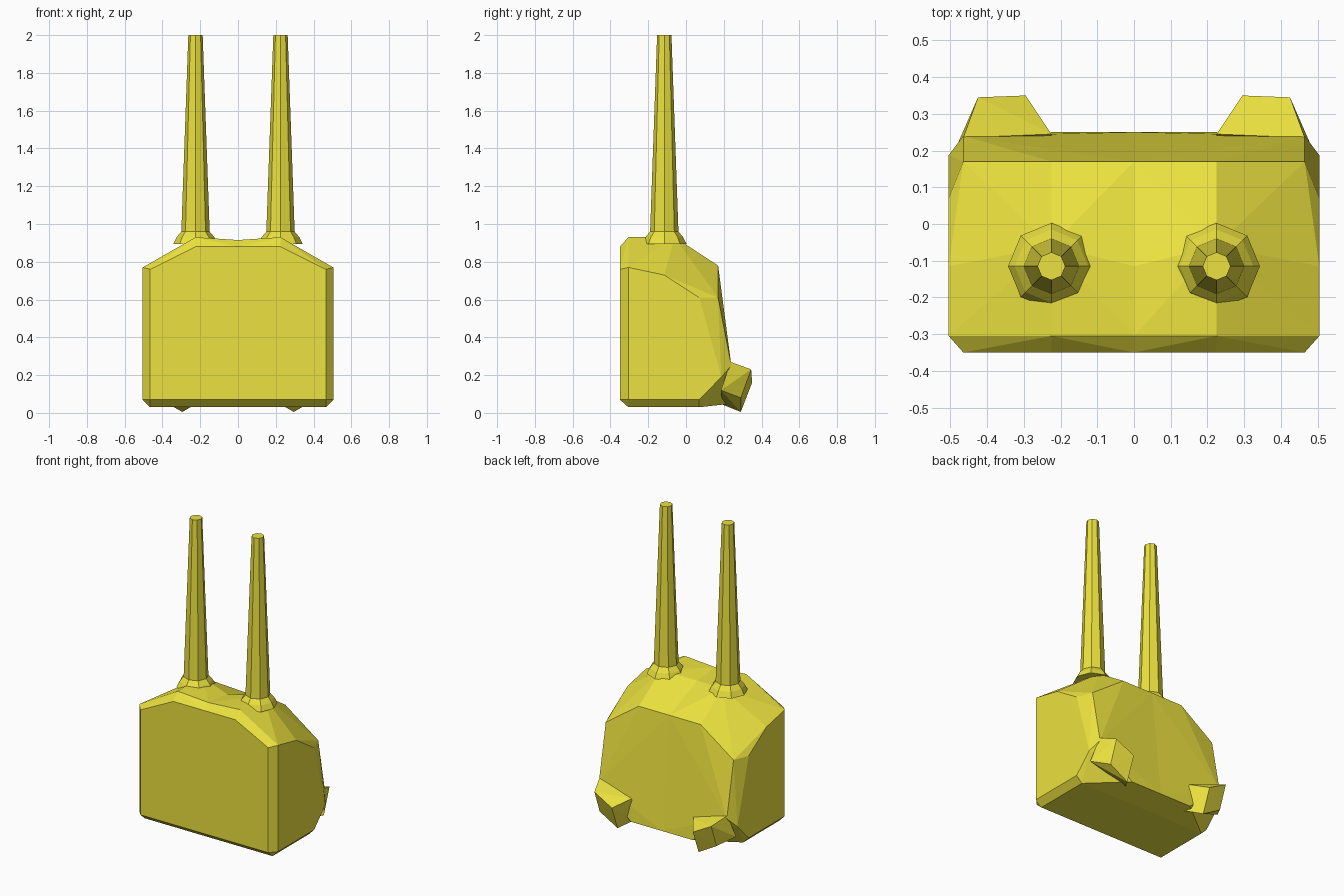
import bpy, bmesh, math

if "Cube" in bpy.data.objects:
    bpy.data.objects.remove(bpy.data.objects["Cube"])

yellow = bpy.data.materials.new("yellow")
yellow.diffuse_color = (0.84, 0.76, 0.05, 1)
yellow.use_nodes = True
yellow.node_tree.nodes["Principled BSDF"].inputs["Base Color"].default_value = yellow.diffuse_color


def finish(bm, name):
    bmesh.ops.recalc_face_normals(bm, faces=bm.faces)
    mesh = bpy.data.meshes.new(name)
    bm.to_mesh(mesh)
    bm.free()
    mesh.materials.append(yellow)
    ob = bpy.data.objects.new(name, mesh)
    bpy.context.collection.objects.link(ob)
    mirror = ob.modifiers.new("mirror", 'MIRROR')
    mirror.use_clip = True
    return ob


def hull(name, points, open_centre=False):
    """Faceted solid around a few corner points, mirrored over x."""
    bm = bmesh.new()
    for p in points:
        bm.verts.new(p)
    bmesh.ops.convex_hull(bm, input=bm.verts)
    bmesh.ops.delete(bm, geom=[v for v in bm.verts if not v.link_faces], context='VERTS')
    if open_centre:
        wall = [f for f in bm.faces if all(abs(v.co.x) < 1e-5 for v in f.verts)]
        bmesh.ops.delete(bm, geom=wall, context='FACES')
    bmesh.ops.dissolve_limit(bm, angle_limit=0.01, verts=bm.verts, edges=bm.edges)
    return finish(bm, name)


# Body: right half as a faceted shell, sloping down towards the back
hull("body", [
    # front panel
    (0, -.35, .07), (.465, -.35, .07), (.465, -.35, .76), (.225, -.35, .88), (0, -.35, .88),
    # chamfer behind the front panel
    (0, -.305, .03), (.465, -.305, .03), (.505, -.305, .07),
    (.505, -.305, .77), (.225, -.305, .93), (0, -.305, .915),
    # crown
    (.505, -.115, .73), (.225, -.06, .93), (0, -.115, .90),
    # rear of the sides and underside
    (0, .07, .03), (.465, .07, .03), (.505, .07, .07), (.505, .07, .61), (.505, .187, .19),
    # back panel
    (0, .17, .78), (.225, .17, .78), (.465, .17, .61),
    (.465, .24, .25), (.225, .25, .05), (0, .25, .05),
], open_centre=True)

# Feet: tilted blocks on the lower back corners
hull("foot", [
    (.465, .235, .27), (.495, .185, .12), (.225, .245, .20), (.225, .19, .045),
    (.425, .345, .23), (.425, .29, .08), (.295, .35, .16), (.295, .29, .005),
])

# Antennas: tapered eight-sided rods with a flared collar
bm = bmesh.new()
rings = []
for r, z in ((.118, .895), (.10, .93), (.075, .96), (.038, 2.0)):
    rings.append([bm.verts.new((.225 + r * math.cos(i * math.pi / 4),
                                -.115 + r * math.sin(i * math.pi / 4), z)) for i in range(8)])
for low, high in zip(rings, rings[1:]):
    for i in range(8):
        j = (i + 1) % 8
        bm.faces.new((low[i], low[j], high[j], high[i]))
bm.faces.new(rings[0][::-1])
bm.faces.new(rings[-1])
finish(bm, "antenna")
